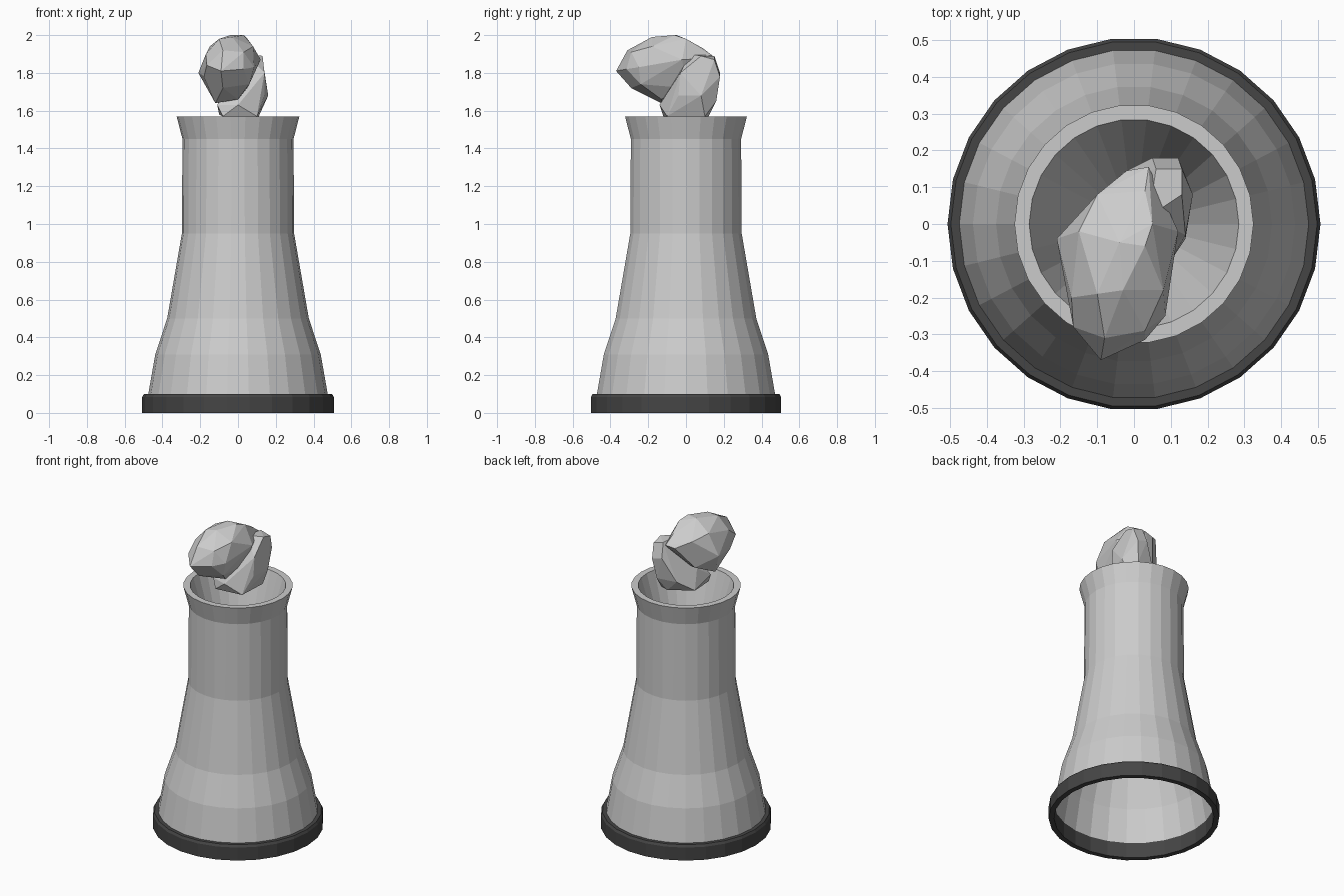
import bpy, bmesh, math

if "Cube" in bpy.data.objects:
    bpy.data.objects.remove(bpy.data.objects["Cube"])

SIDES = 26


def finish(name, bm, color=None):
    bmesh.ops.recalc_face_normals(bm, faces=bm.faces)
    mesh = bpy.data.meshes.new(name)
    bm.to_mesh(mesh)
    bm.free()
    ob = bpy.data.objects.new(name, mesh)
    bpy.context.collection.objects.link(ob)
    if color:
        mat = bpy.data.materials.new(name + "_colour")
        mat.diffuse_color = color
        mat.use_nodes = True
        mat.node_tree.nodes["Principled BSDF"].inputs["Base Color"].default_value = mat.diffuse_color
        mesh.materials.append(mat)
    return ob


def lathe(name, profile, closed=False, color=None):
    """Spin an (r, z) profile; a radius of 0 ends in a point."""
    bm = bmesh.new()
    rings = []
    for r, z in profile:
        rings.append([bm.verts.new((r * math.cos(2 * math.pi * i / SIDES),
                                    r * math.sin(2 * math.pi * i / SIDES), z))
                      for i in range(SIDES)])
    pairs = list(zip(rings, rings[1:]))
    if closed:
        pairs.append((rings[-1], rings[0]))
    for a, b in pairs:
        for i in range(SIDES):
            j = (i + 1) % SIDES
            bm.faces.new((a[i], a[j], b[j], b[i]))
    bmesh.ops.remove_doubles(bm, verts=bm.verts, dist=0.0005)
    return finish(name, bm, color)


def puff(name, points):
    """Faceted lump: convex hull of its corner points."""
    bm = bmesh.new()
    for p in points:
        bm.verts.new(p)
    hull = bmesh.ops.convex_hull(bm, input=bm.verts)
    loose = {v for v in hull["geom_interior"] if isinstance(v, bmesh.types.BMVert)}
    bmesh.ops.delete(bm, geom=list(loose), context='VERTS')
    bmesh.ops.dissolve_limit(bm, angle_limit=math.radians(6),
                             verts=bm.verts, edges=bm.edges)
    return finish(name, bm)


# Dark foundation ring
lathe("base_ring", [(0.475, 0), (0.507, 0), (0.507, 0.085), (0.498, 0.1), (0.475, 0.1)],
      closed=True, color=(0.06, 0.06, 0.06, 1))

# Tower shell, flared lip and inner funnel
lathe("tower", [(0.475, 0.1), (0.438, 0.31), (0.375, 0.5), (0.297, 0.95),
                (0.294, 1.45), (0.325, 1.57), (0.285, 1.57), (0, 0.6)])

# Lower smoke puff, floating at the mouth
puff("lower_smoke", [
    (.05, .18, 1.80), (.12, .18, 1.78), (.13, .15, 1.87), (.06, .15, 1.89),
    (.16, .08, 1.68), (.14, -.04, 1.68), (.13, .08, 1.89), (.14, -.03, 1.80),
    (.11, .10, 1.57), (.10, -.10, 1.57), (-.08, -.12, 1.57), (-.10, .05, 1.58),
    (-.11, -.10, 1.63), (0, -.14, 1.63), (-.03, .14, 1.65), (.05, .12, 1.57),
    (.10, .16, 1.65), (.04, .02, 1.90), (-.08, 0, 1.70)])

# Upper smoke puff, drifting to the front
puff("upper_smoke", [
    (-.09, -.37, 1.81), (.03, -.315, 1.82), (-.165, -.28, 1.84),
    (-.08, -.31, 1.92), (.03, -.29, 1.91), (-.10, -.19, 1.98),
    (-.03, -.18, 1.99), (.03, -.06, 2.0), (-.04, -.05, 2.0),
    (.085, -.25, 1.83), (.08, -.18, 1.94), (.05, 0, 1.98),
    (.12, -.02, 1.87), (.04, .155, 1.88), (.03, .09, 1.93),
    (-.02, .145, 1.87), (-.10, .08, 1.91), (-.15, -.02, 1.94),
    (-.21, -.04, 1.80), (-.18, -.20, 1.78), (-.17, -.20, 1.90),
    (-.08, -.29, 1.72), (-.12, -.13, 1.64), (0, -.13, 1.66),
    (.06, -.24, 1.74), (.05, 0, 1.72), (-.10, .05, 1.73)])
